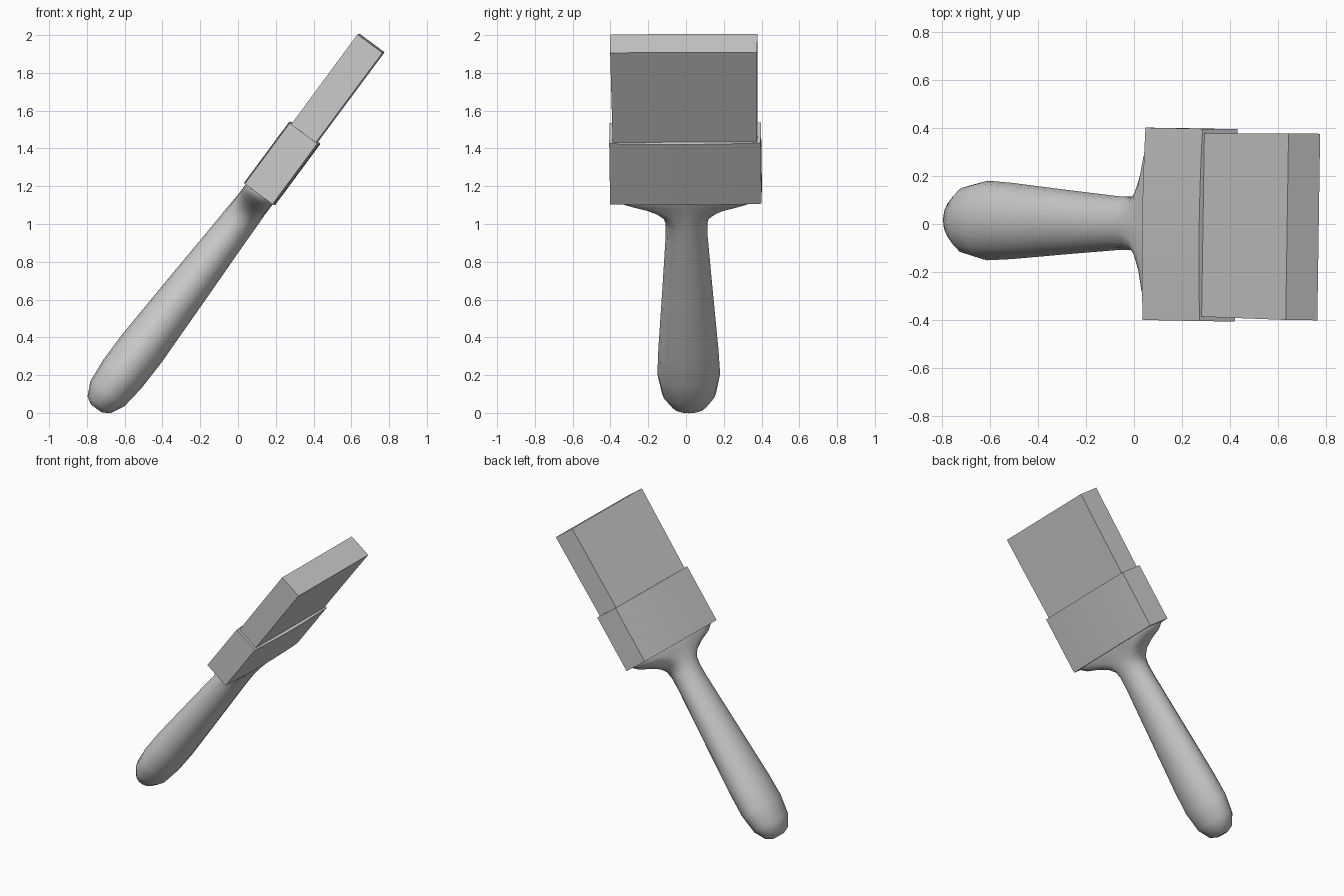
import bpy, bmesh, math
from mathutils import Vector

if "Cube" in bpy.data.objects:
    bpy.data.objects.remove(bpy.data.objects["Cube"])

# Tilted brush frame: A along the brush, U across its width, V through its thickness
A = Vector((0.595, -0.012, 0.804)).normalized()
U = Vector((0.015, 1, 0.004))
U = (U - A * U.dot(A)).normalized()
V = U.cross(A)
ORIGIN = Vector((0.115, 0, 1.16))


def place(t, u, v):
    return ORIGIN + A * t + U * u + V * v


def loft(name, rings, smooth=None):
    """Skin a list of equal rings of (t, u, v) points and cap both ends."""
    bm = bmesh.new()
    loops = [[bm.verts.new(place(*p)) for p in ring] for ring in rings]
    n = len(loops[0])
    for a, b in zip(loops, loops[1:]):
        for i in range(n):
            j = (i + 1) % n
            bm.faces.new((a[i], a[j], b[j], b[i]))
    bm.faces.new(loops[0])
    bm.faces.new(loops[-1])
    bmesh.ops.recalc_face_normals(bm, faces=bm.faces)
    mesh = bpy.data.meshes.new(name)
    bm.to_mesh(mesh)
    bm.free()
    ob = bpy.data.objects.new(name, mesh)
    bpy.context.collection.objects.link(ob)
    if smooth:
        bpy.ops.object.select_all(action='DESELECT')
        ob.select_set(True)
        bpy.context.view_layer.objects.active = ob
        bpy.ops.object.shade_smooth_by_angle(angle=math.radians(smooth))
    return ob


def oval(t, hu, hv, power, sides=16):
    """Superellipse ring; a higher power makes it boxier."""
    ring = []
    for i in range(sides):
        w = 2 * math.pi * i / sides
        c, s = math.cos(w), math.sin(w)
        ring.append((t, math.copysign(abs(c) ** (2 / power), c) * hu,
                     math.copysign(abs(s) ** (2 / power), s) * hv + 0.014 * t))
    return ring


def bulged_box(t, hu, edge, mid, steps=8):
    """Flat-ended ring whose two wide sides bow outwards."""
    side = [(-hu + 2 * hu * i / steps) for i in range(steps + 1)]
    top = [(t, u, edge + (mid - edge) * (1 - (u / hu) ** 2)) for u in side]
    return top + [(t, -u, -v) for _, u, v in top]


def box(t, hu, hv):
    return [(t, -hu, -hv), (t, hu, -hv), (t, hu, hv), (t, -hu, hv)]


# Handle: rounded butt, tapering grip, flare into the ferrule
handle_profile = [
    (-1.428, 0.045, 0.035, 2), (-1.405, 0.095, 0.075, 2), (-1.33, 0.143, 0.112, 2),
    (-1.2, 0.166, 0.126, 2), (-1.03, 0.159, 0.128, 2), (-0.65, 0.134, 0.113, 2),
    (-0.28, 0.111, 0.097, 2), (-0.19, 0.112, 0.094, 2), (-0.14, 0.128, 0.092, 2.1),
    (-0.10, 0.175, 0.09, 2.3), (-0.065, 0.25, 0.089, 2.7), (-0.035, 0.34, 0.089, 3.5),
    (0.0, 0.385, 0.089, 5), (0.02, 0.385, 0.089, 5)]
loft("handle", [oval(*p) for p in handle_profile], 60)

# Ferrule: metal band with gently bowed wide faces
loft("ferrule", [bulged_box(t, 0.401, 0.091, 0.101) for t in (0.0, 0.4)], 30)

# Bristles: flat block flaring very slightly towards the tip
loft("bristles", [box(0.35, 0.382, 0.081), box(0.991, 0.389, 0.082)])
